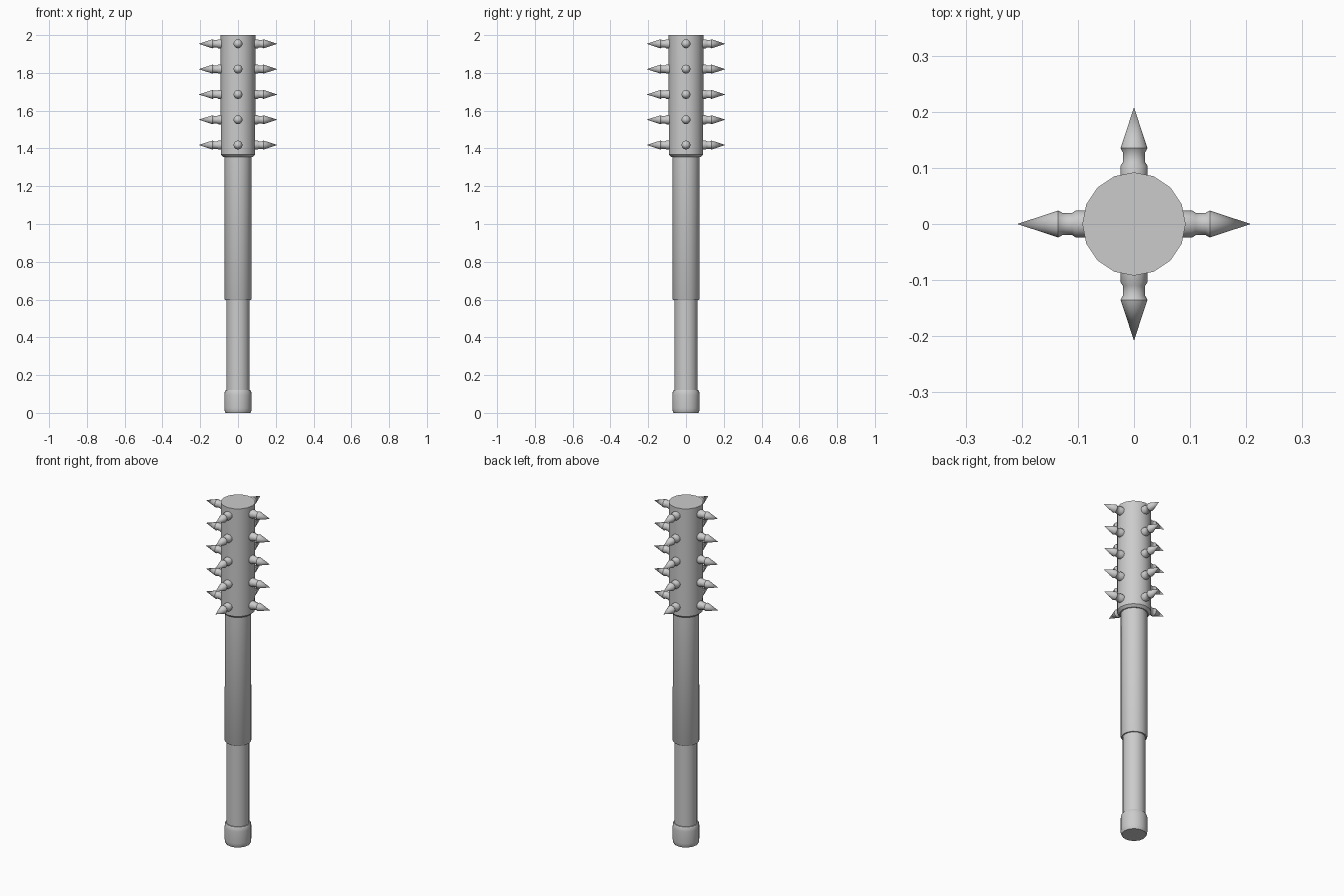
import bpy, math
from mathutils import Matrix

if "Cube" in bpy.data.objects:
    bpy.data.objects.remove(bpy.data.objects["Cube"])


def lathe(name, profile, sides, matrix=Matrix()):
    """Spin (radius, height) points around z; radius 0 ends become a point."""
    verts, faces, rings = [], [], []
    for r, z in profile:
        n = sides if r > 0 else 1
        rings.append(range(len(verts), len(verts) + n))
        for i in range(n):
            a = 2 * math.pi * i / sides
            verts.append((r * math.cos(a), r * math.sin(a), z))
    for lo, hi in zip(rings, rings[1:]):
        for i in range(sides):
            j = (i + 1) % sides
            if len(hi) == 1:
                faces.append((lo[i], lo[j], hi[0]))
            else:
                faces.append((lo[i], lo[j], hi[j], hi[i]))
    faces.append(tuple(reversed(rings[0])))
    if len(rings[-1]) > 1:
        faces.append(tuple(rings[-1]))
    mesh = bpy.data.meshes.new(name)
    mesh.from_pydata(verts, [], faces)
    obj = bpy.data.objects.new(name, mesh)
    bpy.context.collection.objects.link(obj)
    obj.matrix_world = matrix
    bpy.ops.object.select_all(action='DESELECT')
    obj.select_set(True)
    bpy.context.view_layer.objects.active = obj
    bpy.ops.object.shade_smooth_by_angle(angle=math.radians(35))
    return obj


# Shaft, from the rounded pommel up to the spiked head
lathe("pommel", [(0.066, 0), (0.070, 0.008), (0.072, 0.025), (0.072, 0.095),
                 (0.070, 0.112), (0.066, 0.12)], 16)
lathe("handle", [(0.061, 0.11), (0.061, 0.61)], 16)
lathe("shaft", [(0.068, 0.597), (0.072, 0.604), (0.071, 1.37)], 16)
lathe("head", [(0.077, 1.355), (0.091, 1.368), (0.092, 2.0)], 16)

# Five rows of four spikes, each with a collar, a narrow neck and a pointed tip
spike = [(0.024, 0.08), (0.024, 0.104), (0.020, 0.110), (0.020, 0.128),
         (0.024, 0.135), (0.0, 0.208)]
for row in range(5):
    z = 1.418 + row * 0.134
    for k in range(4):
        m = (Matrix.Translation((0, 0, z)) @ Matrix.Rotation(k * math.pi / 2, 4, 'Z')
             @ Matrix.Rotation(math.pi / 2, 4, 'Y'))
        lathe(f"spike_{row + 1}_{k + 1}", spike, 12, m)
